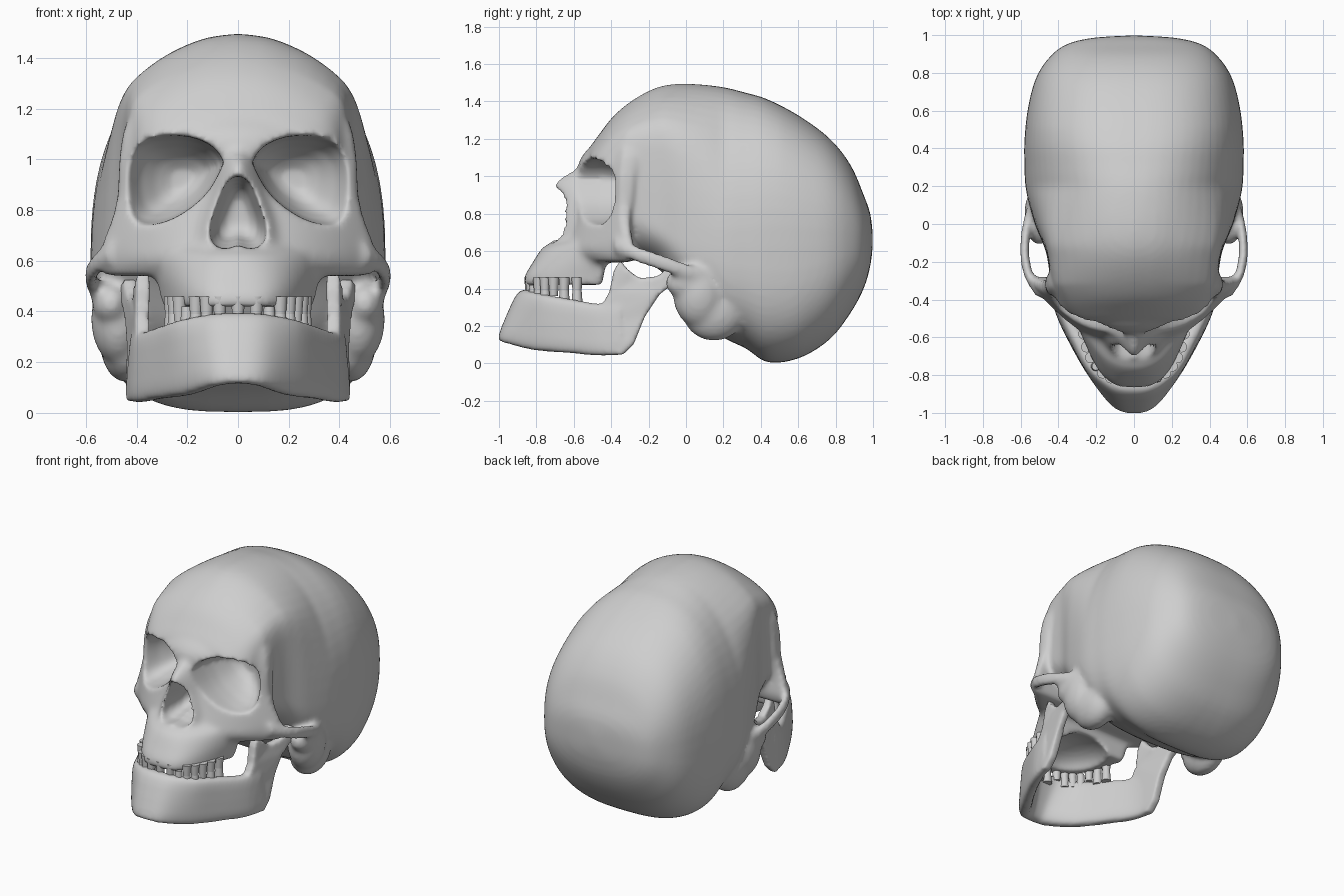
import bpy, bmesh, math
from mathutils import Vector, Matrix

if "Cube" in bpy.data.objects:
    bpy.data.objects.remove(bpy.data.objects["Cube"])

bone = bpy.data.materials.new("bone_grey")
bone.diffuse_color = (0.62, 0.62, 0.62, 1)
bone.use_nodes = True
bone.node_tree.nodes["Principled BSDF"].inputs["Base Color"].default_value = bone.diffuse_color


def spline(rows, steps):
    """Catmull-Rom interpolation through rows of numbers."""
    rows = [Vector(r) for r in rows]
    out = []
    for i in range(len(rows) - 1):
        a, b, c, d = rows[max(i - 1, 0)], rows[i], rows[i + 1], rows[min(i + 2, len(rows) - 1)]
        for k in range(steps):
            t = k / steps
            out.append(0.5 * (2 * b + (c - a) * t + (2 * a - 5 * b + 4 * c - d) * t * t
                              + (3 * b - a - 3 * c + d) * t ** 3))
    return out + [rows[-1]]


def spow(v, e):
    return math.copysign(abs(v) ** e, v)


def ramp(v, a, b, lo, hi):
    """Straight blend from lo at a to hi at b, held outside."""
    return lo + (hi - lo) * max(0, min(1, (v - a) / (b - a)))


def loft(bm, rings):
    """Closed skin through rings with equal point counts."""
    vr = [[bm.verts.new(p) for p in ring] for ring in rings]
    n = len(vr[0])
    faces = [bm.faces.new((a[i], a[(i + 1) % n], b[(i + 1) % n], b[i]))
             for a, b in zip(vr, vr[1:]) for i in range(n)]
    faces += [bm.faces.new(vr[0][::-1]), bm.faces.new(vr[-1])]
    bmesh.ops.recalc_face_normals(bm, faces=faces)


def ellipsoid(bm, centre, radii):
    bmesh.ops.create_uvsphere(bm, u_segments=24, v_segments=16, radius=1,
                              matrix=Matrix.Translation(centre) @ Matrix.Diagonal((*radii, 1)))


def make(name, bm):
    me = bpy.data.meshes.new(name)
    bm.to_mesh(me)
    bm.free()
    me.materials.append(bone)
    ob = bpy.data.objects.new(name, me)
    bpy.context.collection.objects.link(ob)
    return ob


def fuse(ob, voxel, cutters=(), smooth=4):
    """Weld overlapping parts, carve cutters, soften, and bake."""
    def remesh():
        m = ob.modifiers.new("weld", 'REMESH')
        m.mode, m.voxel_size = 'VOXEL', voxel
    remesh()
    for c in cutters:
        m = ob.modifiers.new("carve", 'BOOLEAN')
        m.operation, m.object, m.solver = 'DIFFERENCE', c, 'EXACT'
    if cutters:
        remesh()
    m = ob.modifiers.new("soften", 'SMOOTH')
    m.factor, m.iterations = 0.5, smooth
    dg = bpy.context.evaluated_depsgraph_get()
    me = bpy.data.meshes.new_from_object(ob.evaluated_get(dg))
    ob.modifiers.clear()
    ob.data = me
    me.materials.clear()
    me.materials.append(bone)
    for p in me.polygons:
        p.use_smooth, p.material_index = True, 0


def face_block(bm, rows, steps=4):
    """Horizontal slices: z, half width, front y, side y, bow power, back y."""
    rings = []
    for z, w, yf, ye, p, yb in spline(rows, steps):
        ts = [i / 14 - 1 for i in range(29)]
        ring = [(w * t, ye + (yf - ye) * (1 - abs(t) ** p), z) for t in ts]
        rings.append(ring + [(w * t, yb, z) for t in reversed(ts)])
    loft(bm, rings)


skull = bmesh.new()

# Braincase: y, top z, bottom z, widest z, half width
case = [(.998, .70, .62, .66, .02), (.985, .80, .52, .66, .22), (.95, .90, .40, .65, .36),
        (.88, 1.06, .27, .64, .45), (.77, 1.20, .13, .63, .52), (.61, 1.32, .03, .62, .562),
        (.44, 1.41, .005, .62, .58), (.32, 1.447, .08, .62, .58), (.18, 1.48, .15, .62, .572),
        (.0, 1.495, .30, .64, .525), (-.14, 1.48, .5, .72, .468), (-.27, 1.417, .55, .80, .445),
        (-.38, 1.33, .58, .88, .425), (-.46, 1.23, .65, .95, .39), (-.52, 1.14, .75, .98, .31),
        (-.55, 1.04, .9, .98, .1)]
# Sloped dome over flat temples, as unit quarter profile from side to top
temple = spline([(1, 0), (1, .25), (.99, .5), (.965, .66), (.88, .77), (.65, .88),
                 (.43, .945), (.22, .985), (0, 1)], 2)
rings = []
for y, zt, zb, zm, hw in spline(case, 5):
    w = max(0, min(1, (.2 - y) / .32, (y + .52) / .2))
    right = []
    for k in range(-16, 17):
        a = abs(k) * math.pi / 32
        n = ramp(y, .2, .5, 2.15, 2.5) if k > 0 else ramp(y, -.05, .25, 2.2, 3.0) - ramp(y, .6, .9, 0, .5)
        u, v = math.cos(a) ** (2 / n) if abs(k) < 16 else 0, math.sin(a) ** (2 / n)
        if k > 0:
            u, v = u + (temple[k][0] - u) * w, v + (temple[k][1] - v) * w
        h = max(.005, zt - zm) if k > 0 else -max(.005, zm - zb)
        right.append((max(hw, .005) * u, y, zm + h * v))
    rings.append(right + [(-p[0], p[1], p[2]) for p in right[-2:0:-1]])
loft(skull, rings)

# Brow, orbit surround and cheekbones
face_block(skull, [(1.21, .39, -.45, -.31, 2, -.27), (1.15, .435, -.52, -.33, 2, -.27),
                   (1.08, .457, -.57, -.34, 2, -.27), (.98, .468, -.58, -.35, 2, -.28),
                   (.86, .475, -.59, -.35, 2, -.29), (.77, .495, -.61, -.35, 2, -.30),
                   (.68, .53, -.64, -.33, 2, -.29), (.60, .55, -.66, -.31, 2, -.28),
                   (.54, .52, -.60, -.33, 2, -.30)])
# Nasal bones
face_block(skull, [(1.09, .05, -.57, -.5, 1.6, -.45), (1.04, .07, -.59, -.5, 1.6, -.45),
                   (.965, .10, -.70, -.5, 1.6, -.45), (.86, .14, -.685, -.5, 2.6, -.45),
                   (.75, .19, -.69, -.5, 3, -.45), (.64, .22, -.715, -.5, 3, -.45)])
# Upper jaw bone
face_block(skull, [(.74, .30, -.62, -.45, 2, -.42), (.66, .34, -.69, -.45, 2, -.42),
                   (.62, .345, -.765, -.45, 2.2, -.42), (.53, .325, -.825, -.46, 2.8, -.43),
                   (.47, .308, -.86, -.47, 3, -.44), (.42, .30, -.87, -.48, 3, -.45)])

for s in (-1, 1):
    # Cheek arch
    arch = spline([(.49, -.38, .63), (.553, -.28, .59), (.577, -.18, .555), (.576, -.08, .52),
                   (.56, .02, .485), (.53, .12, .46)], 4)
    rings = []
    for i, p in enumerate(arch):
        t = arch[min(i + 1, len(arch) - 1)] - arch[max(i - 1, 0)]
        side = Vector((t.y, -t.x, 0)).normalized()
        ring = []
        for k in range(12):
            a = k * math.pi / 6
            q = p + side * math.cos(a) * .026 + Vector((0, 0, math.sin(a) * .045))
            ring.append((s * q.x, q.y, q.z))
        rings.append(ring)
    loft(skull, rings)
    # Bone behind the ear, ear region, jaw socket
    ellipsoid(skull, (s * .44, .15, .28), (.105, .17, .16))
    ellipsoid(skull, (s * .47, .07, .37), (.11, .14, .18))
    ellipsoid(skull, (s * .50, .0, .43), (.075, .11, .085))

skull = make("skull", skull)

# Eye socket cutters
eye = [(.055, .99), (.10, 1.05), (.20, 1.09), (.34, 1.085), (.42, 1.04), (.452, .95),
       (.447, .84), (.42, .765), (.36, .742), (.26, .765), (.16, .83), (.10, .90)]
cutters = []
for s in (-1, 1):
    bm = bmesh.new()
    outline = spline(eye + eye[:1], 3)[:-1]
    loft(bm, [[(s * (cx + (x - .27) * k), y, .92 + (z - .92) * k) for x, z in outline]
              for y, k, cx in ((-.95, 1, .27), (-.46, 1, .27), (-.38, .92, .262),
                               (-.30, .74, .25), (-.24, .52, .23), (-.20, .25, .22))])
    cutters.append(make("eye_socket_cutter", bm))

# Nose opening cutter
half = [(.0, .935), (.04, .915), (.07, .85), (.10, .77), (.11, .70), (.085, .655), (.03, .65), (0, .665)]
pear = spline(half + [(-x, z) for x, z in half[-2::-1]], 3)[:-1]
bm = bmesh.new()
loft(bm, [[(x * k, y, .78 + (z - .78) * k) for x, z in pear]
          for y, k in ((-.95, 1), (-.62, 1), (-.48, .7), (-.44, .4))])
cutters.append(make("nose_cutter", bm))

# Roof of the mouth cutter
bm = bmesh.new()
ellipsoid(bm, (0, -.58, .40), (.21, .22, .11))
cutters.append(make("palate_cutter", bm))

fuse(skull, .0145, cutters, smooth=8)
for c in cutters:
    bpy.data.objects.remove(c)

# Lower jaw body: bottom point, top point, half thickness
body = [(0, -.975, .115, 0, -.855, .395, .046), (.085, -.95, .105, .10, -.84, .39, .046),
        (.19, -.81, .07, .21, -.76, .37, .044), (.30, -.63, .055, .29, -.62, .345, .042),
        (.385, -.46, .04, .368, -.46, .32, .038), (.42, -.33, .045, .395, -.35, .34, .03)]
left = [(-r[0], r[1], r[2], -r[3], *r[4:]) for r in body[:0:-1]]
path = spline(left + body, 5)
bm = bmesh.new()
rings = []
for i, r in enumerate(path):
    lo, hi = Vector(r[:3]), Vector(r[3:6])
    t = Vector(path[min(i + 1, len(path) - 1)][:3]) - Vector(path[max(i - 1, 0)][:3])
    side = Vector((t.y, -t.x, 0)).normalized()
    ring = []
    for k in range(20):
        a = k * math.pi / 10
        ring.append((lo + hi) / 2 + (hi - lo) / 2 * spow(math.sin(a), .55)
                    + side * r[6] * spow(math.cos(a), .55))
    rings.append(ring)
loft(bm, rings)

# Upright jaw branches with front point and hinge
branch = [(-.44, .06), (-.34, .045), (-.28, .10), (-.22, .25), (-.14, .37), (-.06, .43),
          (-.03, .51), (-.08, .53), (-.15, .465), (-.25, .455), (-.31, .50), (-.35, .55),
          (-.385, .50), (-.41, .38), (-.45, .31), (-.47, .20)]
for s in (-1, 1):
    loft(bm, [[(s * (.425 - .08 * z + .25 * max(0, y + .25) + .2 * min(0, y + .32) + d), y, z)
               for y, z in branch] for d in (-.028, .028)])
fuse(make("lower_jaw", bm), .0125, smooth=8)

# Teeth along the arch, with some missing
for name, z0, z1, missing in (("upper_teeth", .36, .46, (3, 9)), ("lower_teeth", .32, .42, (2, 6, 12))):
    bm = bmesh.new()
    for i in range(15):
        if i in missing:
            continue
        a = math.radians(-77 + 11 * i)
        x, y = .27 * spow(math.sin(a), .8), -.46 - .375 * math.cos(a) ** .75
        up = name == "upper_teeth"
        bmesh.ops.create_cone(bm, cap_ends=True, segments=10, depth=z1 - z0,
                              radius1=.022 if up else .03, radius2=.03 if up else .022,
                              matrix=Matrix.Translation((x, y, (z0 + z1) / 2)))
    ob = make(name, bm)
    bpy.context.view_layer.objects.active = ob
    ob.select_set(True)
    bpy.ops.object.shade_smooth_by_angle(angle=math.radians(40))
    ob.select_set(False)
